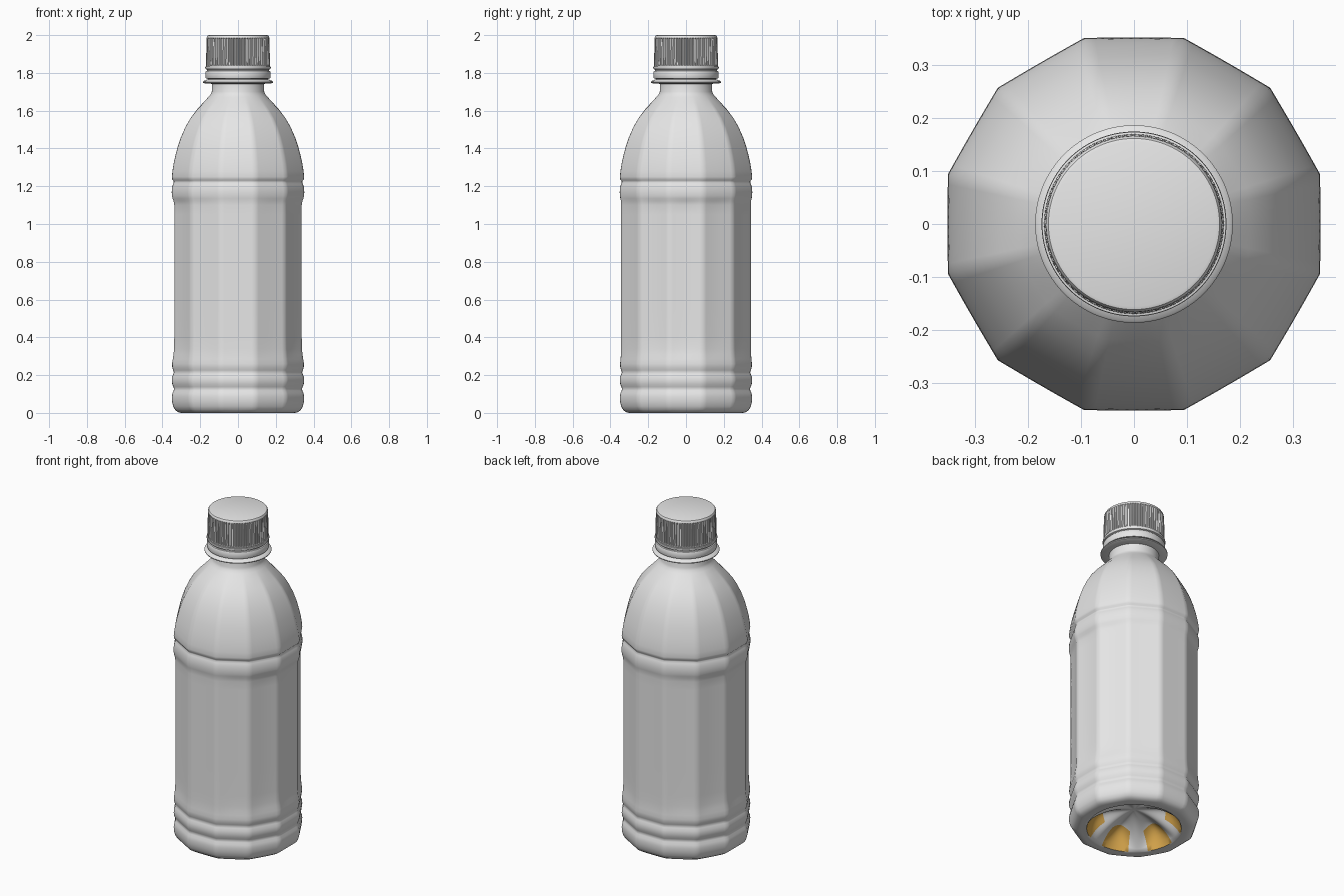
import bpy, bmesh, math

if "Cube" in bpy.data.objects:
    bpy.data.objects.remove(bpy.data.objects["Cube"])

SEG = 120


def material(name, rgb):
    m = bpy.data.materials.new(name)
    m.diffuse_color = (*rgb, 1)
    m.use_nodes = True
    m.node_tree.nodes["Principled BSDF"].inputs["Base Color"].default_value = m.diffuse_color
    return m


white = material("pale_grey", (0.8, 0.8, 0.8))
amber = material("amber", (0.75, 0.42, 0.08))


def sweep(name, rings, point, seg=SEG, mats=(white,), smooth=40, mat_rule=None):
    """Skin a stack of rings; point(ring, angle) gives each position. Both ends are closed."""
    bm = bmesh.new()
    loops = [[bm.verts.new(point(r, 2 * math.pi * i / seg)) for i in range(seg)] for r in rings]
    for a, b in zip(loops, loops[1:]):
        for i in range(seg):
            j = (i + 1) % seg
            bm.faces.new((a[i], a[j], b[j], b[i]))
    bm.faces.new(loops[0][::-1])
    bm.faces.new(loops[-1])
    bmesh.ops.recalc_face_normals(bm, faces=bm.faces)
    if mat_rule:
        for f in bm.faces:
            f.material_index = mat_rule(f)
    me = bpy.data.meshes.new(name)
    bm.to_mesh(me)
    bm.free()
    for m in mats:
        me.materials.append(m)
    ob = bpy.data.objects.new(name, me)
    bpy.context.collection.objects.link(ob)
    bpy.ops.object.select_all(action='DESELECT')
    ob.select_set(True)
    bpy.context.view_layer.objects.active = ob
    bpy.ops.object.shade_smooth_by_angle(angle=math.radians(smooth))
    return ob


def round_point(ring, a):
    r, z = ring
    return (r * math.cos(a), r * math.sin(a), z)


def ramp(x, lo, hi):
    t = min(1, max(0, (x - lo) / (hi - lo)))
    return t * t * (3 - 2 * t)


# Bottle: twelve-sided wall with ribs, flattened label panels and a hollow lobed base
BASE_R = 0.262
wall = [(0.30, 0.0), (0.318, 0.004), (0.333, 0.016), (0.343, 0.035), (0.349, 0.06), (0.350, 0.085),
        (0.347, 0.105), (0.341, 0.118), (0.339, 0.128), (0.342, 0.138), (0.348, 0.152), (0.350, 0.17),
        (0.349, 0.19), (0.343, 0.205), (0.340, 0.215), (0.343, 0.226), (0.348, 0.24), (0.349, 0.26),
        (0.347, 0.285), (0.346, 0.31), (0.346, 0.34), (0.346, 0.40), (0.346, 0.55), (0.346, 0.75),
        (0.346, 0.95), (0.346, 1.05), (0.346, 1.10), (0.346, 1.122), (0.348, 1.135), (0.350, 1.15),
        (0.351, 1.17), (0.349, 1.195), (0.344, 1.212), (0.340, 1.222), (0.341, 1.228), (0.348, 1.236),
        (0.350, 1.25), (0.347, 1.28), (0.341, 1.32), (0.332, 1.36), (0.319, 1.41), (0.302, 1.46),
        (0.280, 1.51), (0.252, 1.56), (0.218, 1.605), (0.182, 1.645), (0.157, 1.672), (0.145, 1.686),
        (0.139, 1.70), (0.138, 1.75)]
hollow = [BASE_R * k / 18 for k in range(1, 19)]
rings = [(r, None) for r in hollow] + [(0.275, -0.0), (0.288, 0.0)] + wall


def lobe(a):
    return 0.5 - 0.5 * math.cos(6 * (a - math.radians(45)))


def bottle_point(ring, a):
    r, z = ring
    if z is None:
        # ribs between the lobes slope gently, the lobes rise steeply at the rim
        t = r / BASE_R
        k = lobe(a)
        z = 0.12 * ((1 - k) * (1 - t ** 1.8) + k * (1 - t ** 7))
        return round_point((r, z), a)
    step = math.radians(30)
    off = (a + step / 2) % step - step / 2
    sides = 1 / math.cos(off) - 1
    sides *= ramp(r, 0.28, 0.335) if z < 0.1 else 1 - ramp(z, 1.56, 1.69)
    dent = ramp(z, 0.26, 0.36) * (1 - ramp(z, 1.10, 1.145))
    flat = math.cos(3 * off) ** 2 * (0.003 + 0.004 * math.cos(a) ** 2) + 0.005 * math.cos(a) ** 2
    return round_point((r * (1 + 0.93 * sides) - dent * flat, z), a)


def base_colour(f):
    c = f.calc_center_median()
    r = math.hypot(c.x, c.y)
    edge = lobe(math.atan2(c.y, c.x)) > 0.42
    return int(edge and 0.175 < r < BASE_R and c.z < 0.115)


sweep("bottle", rings, bottle_point, mats=(white, amber), mat_rule=base_colour, smooth=60)

# Neck: support flange under the closure
sweep("neck_flange", [(0.137, 1.742), (0.178, 1.745), (0.185, 1.748), (0.186, 1.753), (0.183, 1.757),
                      (0.170, 1.762), (0.160, 1.766), (0.160, 1.80)], round_point)

# Tamper band below the cap
sweep("tamper_band", [(0.155, 1.768), (0.170, 1.770), (0.172, 1.775), (0.172, 1.805), (0.169, 1.810),
                      (0.163, 1.812), (0.163, 1.817), (0.171, 1.820), (0.174, 1.826),
                      (0.173, 1.833), (0.160, 1.836)], round_point)

# Ribbed screw cap
RIBS = 72


def cap_point(ring, a):
    r, z, depth = ring
    i = round(a / (2 * math.pi) * RIBS * 4)
    return round_point((r - (depth if i % 4 in (2, 3) else 0), z), a)


sweep("cap", [(0.155, 1.828, 0), (0.168, 1.83, 0), (0.169, 1.838, 0), (0.169, 1.842, 0.006),
              (0.167, 1.980, 0.006), (0.166, 1.984, 0), (0.165, 1.992, 0), (0.161, 1.998, 0),
              (0.155, 2.0, 0)], cap_point, seg=RIBS * 4, smooth=30)
